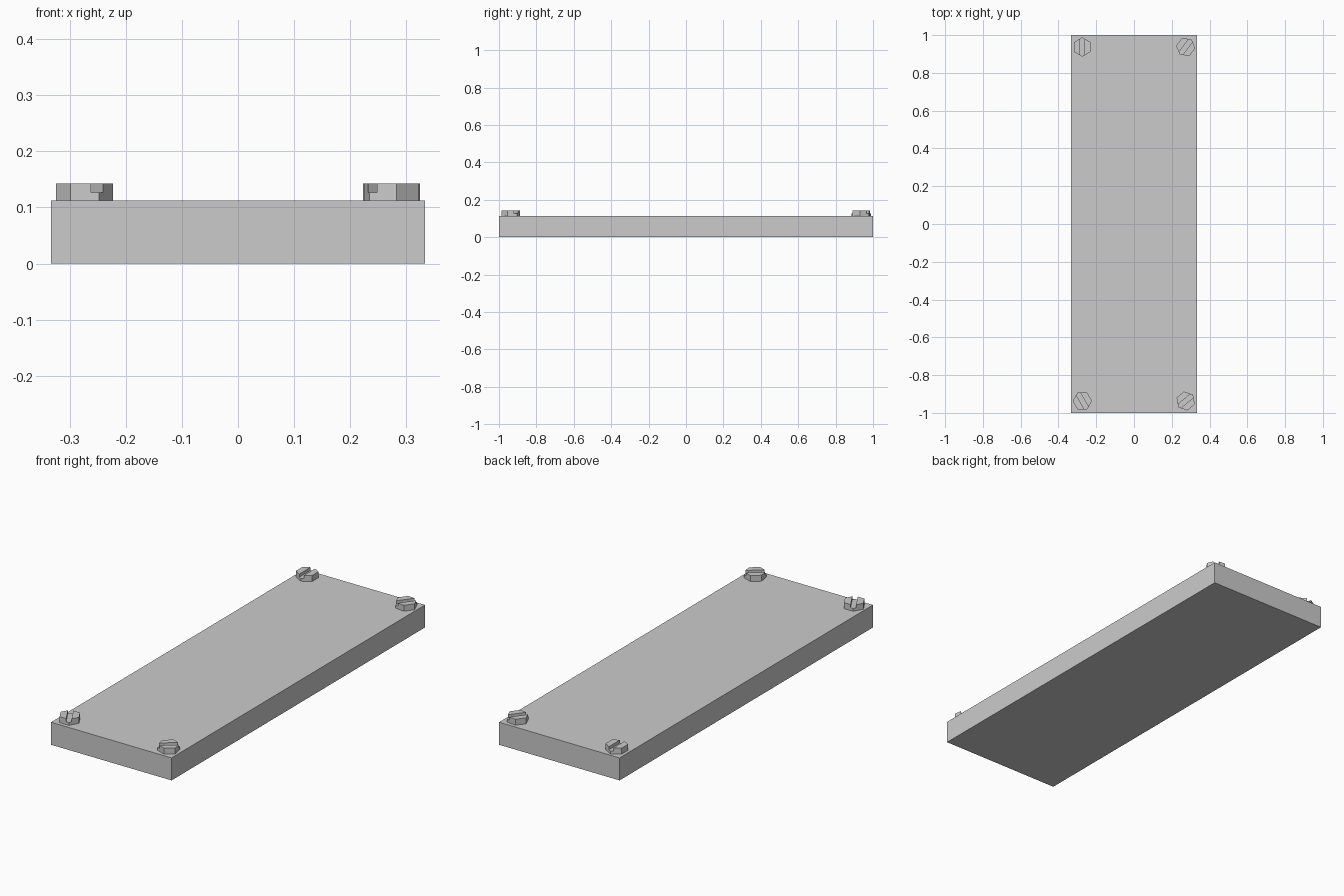
import bpy
from math import radians

if "Cube" in bpy.data.objects:
    bpy.data.objects.remove(bpy.data.objects["Cube"])

PLATE_H, HEAD_TOP, SLOT_FLOOR = 0.1125, 0.1425, 0.127
HEAD_R, SLOT_W = 0.051, 0.025


def box(name, size, loc, rot=0.0):
    bpy.ops.mesh.primitive_cube_add(size=1, location=loc, rotation=(0, 0, rot))
    ob = bpy.context.object
    ob.name = name
    ob.scale = size
    bpy.ops.object.transform_apply(location=False, rotation=False, scale=True)
    return ob


def slotted_bolt(name, x, y, angle):
    """Hex head with a slot running corner to corner along the given angle."""
    rot = radians(angle)
    bpy.ops.mesh.primitive_cylinder_add(
        vertices=6, radius=HEAD_R, depth=HEAD_TOP - PLATE_H,
        location=(x, y, (HEAD_TOP + PLATE_H) / 2))
    head = bpy.context.object
    head.name = name
    # cylinder corners start on the y axis, so turn by angle - 90
    head.rotation_euler.z = rot - radians(90)
    cutter = box("slot_cutter", (0.2, SLOT_W, 0.1), (x, y, SLOT_FLOOR + 0.05), rot)
    cutter.hide_render = True
    mod = head.modifiers.new("slot", 'BOOLEAN')
    mod.operation = 'DIFFERENCE'
    mod.solver = 'EXACT'
    mod.object = cutter
    bpy.context.view_layer.objects.active = head
    bpy.ops.object.modifier_apply(modifier=mod.name)
    bpy.data.objects.remove(cutter)


# Flat plate
box("plate", (0.666, 2.0, PLATE_H), (0, 0, PLATE_H / 2))

# Four corner bolts, each turned differently
for name, sx, sy, angle in (("bolt_front_left", -1, -1, 120),
                            ("bolt_front_right", 1, -1, 40),
                            ("bolt_back_left", -1, 1, 90),
                            ("bolt_back_right", 1, 1, 53)):
    slotted_bolt(name, sx * 0.2735, sy * 0.937, angle)
